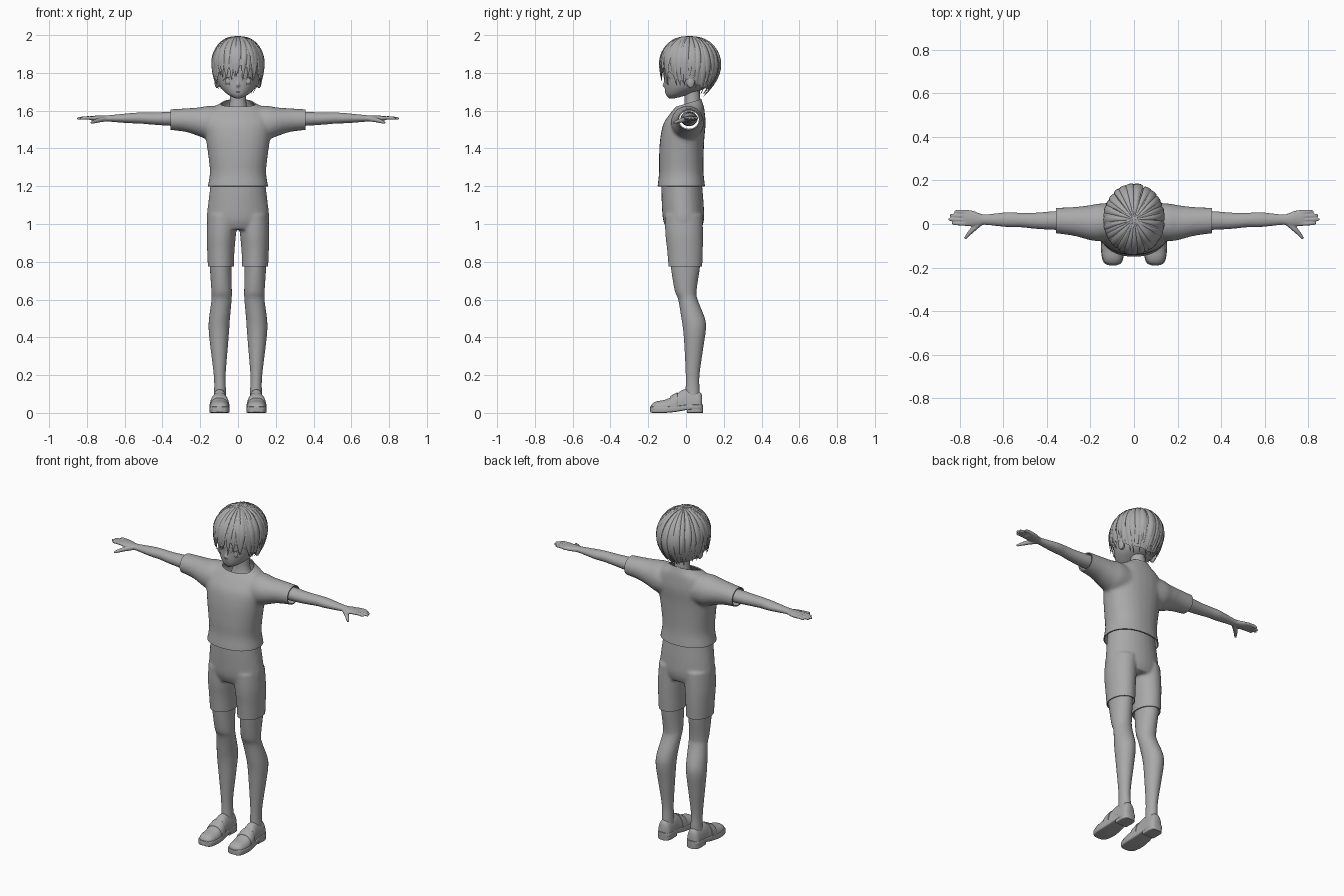
import bpy, bmesh, math, random
from math import sin, cos, pi, radians
from mathutils import Vector, Matrix

random.seed(4)
old = bpy.data.objects.get("Cube")
if old:
    bpy.data.objects.remove(old, do_unlink=True)

grey = bpy.data.materials.new("plain grey")
grey.use_nodes = True
grey.diffuse_color = (0.4, 0.4, 0.4, 1)
grey.node_tree.nodes["Principled BSDF"].inputs["Base Color"].default_value = (0.4, 0.4, 0.4, 1)


def spline(rows, n=4):
    """Catmull-Rom interpolation of rows of numbers."""
    rows = [Vector(r) for r in rows]
    out = []
    for i in range(len(rows) - 1):
        b, c = rows[i], rows[i + 1]
        a = rows[i - 1] if i else b
        d = rows[i + 2] if i + 2 < len(rows) else c
        for k in range(n):
            t = k / n
            out.append(b + (c - a) * (t / 2) + (a * 2 - b * 5 + c * 4 - d) * (t * t / 2)
                       + (b * 3 - a - c * 3 + d) * (t ** 3 / 2))
    return out + [rows[-1]]


def skin(bm, rings):
    """Join rings of points into a closed skin."""
    vs = [[bm.verts.new(p) for p in ring] for ring in rings]
    for a, b in zip(vs, vs[1:]):
        for i in range(len(a)):
            j = (i + 1) % len(a)
            bm.faces.new((a[i], a[j], b[j], b[i]))
    bm.faces.new(vs[0][::-1])
    bm.faces.new(vs[-1])


def loft(bm, axis, rows, side=1, power=2, seg=28, n=4):
    """Rows are: position on axis, two centre values, two radii."""
    rings = []
    for p, c1, c2, r1, r2 in spline(rows, n):
        ring = []
        for k in range(seg):
            c, s = cos(2 * pi * k / seg), sin(2 * pi * k / seg)
            u = c1 + r1 * math.copysign(abs(c) ** (2 / power), c)
            v = c2 + r2 * math.copysign(abs(s) ** (2 / power), s)
            x, y, z = {"x": (p, u, v), "y": (u, p, v), "z": (u, v, p)}[axis]
            ring.append((x * side, y, z))
        rings.append(ring)
    skin(bm, rings)


def tube(bm, rows, flat=1):
    """Round tube through rows of x, y, z, radius."""
    pts = spline(rows, 3)
    rings = []
    for i, p in enumerate(pts):
        t = (pts[min(i + 1, len(pts) - 1)] - pts[max(i - 1, 0)]).to_3d().normalized()
        u = t.cross(Vector((0, 0.3, 1))).normalized()
        v = t.cross(u)
        rings.append([p.to_3d() + p[3] * (u * cos(k * pi / 4) + v * sin(k * pi / 4) * flat)
                      for k in range(8)])
    skin(bm, rings)


def ball(bm, centre, radii):
    bmesh.ops.create_uvsphere(bm, u_segments=20, v_segments=12, radius=1,
                              matrix=Matrix.Translation(centre) @ Matrix.Diagonal((*radii, 1)))


def finish(bm, name, mirror=False, voxel=0, smooth=4, cuts=(), thick=0, angle=50):
    """Turn a bmesh into a finished object, optionally fused, trimmed and mirrored."""
    bmesh.ops.recalc_face_normals(bm, faces=bm.faces)
    me = bpy.data.meshes.new(name)
    bm.to_mesh(me)
    bm.free()
    ob = bpy.data.objects.new(name, me)
    bpy.context.collection.objects.link(ob)

    def bake():
        dg = bpy.context.evaluated_depsgraph_get()
        new = bpy.data.meshes.new_from_object(ob.evaluated_get(dg))
        ob.modifiers.clear()
        ob.data = new

    if voxel:
        m = ob.modifiers.new("fuse", "REMESH")
        m.mode, m.voxel_size = "VOXEL", voxel
        m = ob.modifiers.new("relax", "SMOOTH")
        m.factor, m.iterations = 0.5, smooth
        bake()
    if cuts:
        b = bmesh.new()
        b.from_mesh(ob.data)
        for co, no in cuts:
            bmesh.ops.bisect_plane(b, geom=b.verts[:] + b.edges[:] + b.faces[:],
                                   plane_co=co, plane_no=no, clear_outer=True)
        b.to_mesh(ob.data)
        b.free()
    if thick:
        m = ob.modifiers.new("cloth", "SOLIDIFY")
        m.thickness, m.offset = thick, -1
    if mirror:
        m = ob.modifiers.new("mirror", "MIRROR")
        m.use_mirror_merge = False
    bake()
    ob.data.materials.clear()
    ob.data.materials.append(grey)
    bpy.ops.object.select_all(action="DESELECT")
    ob.select_set(True)
    bpy.context.view_layer.objects.active = ob
    bpy.ops.object.shade_smooth_by_angle(angle=radians(angle))


# Shirt: torso and sleeves fused, then trimmed at hem, cuffs and collar
bm = bmesh.new()
loft(bm, "z", [(1.16, 0, -.025, .163, .128), (1.2, 0, -.025, .16, .126), (1.27, 0, -.025, .149, .118),
               (1.35, 0, -.025, .156, .118), (1.45, 0, -.02, .17, .117), (1.53, 0, -.008, .18, .112),
               (1.585, 0, .008, .165, .092), (1.62, 0, .02, .13, .075), (1.645, 0, .025, .085, .062),
               (1.68, 0, .025, .06, .05)], power=2.2)
for s in (1, -1):
    loft(bm, "x", [(.05, .01, 1.53, .08, .085), (.15, .008, 1.536, .087, .09), (.2, .006, 1.54, .081, .078),
                   (.28, .012, 1.55, .066, .062), (.39, .017, 1.553, .057, .053)], s)
finish(bm, "shirt", voxel=.009, smooth=8, thick=.006,
       cuts=[((0, 0, 1.2), (0, 0, -1)), ((.358, 0, 0), (1, 0, 0)), ((-.358, 0, 0), (-1, 0, 0)),
             ((0, .02, 1.643), (0, -.3, 1))])

# Shorts
bm = bmesh.new()
loft(bm, "z", [(1.23, 0, -.02, .145, .105), (1.2, 0, -.022, .147, .108), (1.1, 0, -.017, .159, .111),
               (1.02, 0, -.013, .166, .108), (.97, 0, -.01, .15, .09)])
for s in (1, -1):
    loft(bm, "z", [(1.05, .08, -.012, .08, .1), (.95, .088, -.01, .078, .1), (.85, .091, -.005, .072, .094),
                   (.74, .09, -.003, .068, .088)], s)
finish(bm, "shorts", voxel=.008, smooth=6, thick=.006, cuts=[((0, 0, .775), (0, 0, -1))])

# Legs
bm = bmesh.new()
loft(bm, "z", [(.85, .092, -.003, .058, .08), (.775, .092, -.003, .057, .077), (.65, .087, -.002, .054, .058),
               (.6, .087, .01, .053, .051), (.5, .098, .038, .055, .062), (.44, .101, .045, .054, .06),
               (.35, .1, .042, .046, .05), (.2, .097, .035, .031, .036), (.12, .095, .035, .031, .037),
               (.06, .095, .035, .035, .04)])
finish(bm, "legs", mirror=True)

# Shoes: rounded upper, strap, sole and heel block
bm = bmesh.new()
loft(bm, "y", [(-.187, .098, .025, .014, .01), (-.178, .098, .025, .034, .024), (-.155, .098, .025, .046, .036),
               (-.11, .098, .025, .051, .045), (-.06, .098, .025, .048, .068), (-.015, .097, .025, .042, .098),
               (.03, .096, .025, .041, .096), (.07, .096, .025, .038, .088), (.085, .096, .025, .026, .07)],
     power=2.3)
finish(bm, "shoe_uppers", mirror=True, cuts=[((0, 0, .02), (0, 0, -1))])

bm = bmesh.new()
loft(bm, "y", [(-.085, .098, .03, .051, .053), (-.08, .098, .03, .053, .06), (-.05, .098, .03, .051, .077),
               (-.045, .098, .03, .048, .075)], power=2.3)
finish(bm, "shoe_straps", mirror=True, angle=35, cuts=[((0, 0, .03), (0, 0, -1))])

bm = bmesh.new()
loft(bm, "y", [(-.19, .098, .018, .015, .014), (-.182, .098, .017, .036, .016), (-.16, .098, .017, .048, .017),
               (-.11, .098, .017, .054, .017), (-.05, .098, .022, .05, .016), (.01, .097, .03, .043, .014),
               (.06, .096, .031, .042, .014), (.083, .096, .031, .032, .014), (.09, .096, .031, .018, .014)],
     power=7)
loft(bm, "y", [(.005, .096, .02, .04, .02), (.06, .096, .02, .041, .02), (.082, .096, .02, .032, .02),
               (.09, .096, .02, .018, .02)], power=9)
finish(bm, "shoe_soles", mirror=True, angle=40)

# Arms with palm, fingers and thumb fused
bm = bmesh.new()
loft(bm, "x", [(.27, .016, 1.557, .045, .039), (.36, .016, 1.557, .043, .037), (.45, .015, 1.558, .037, .032),
               (.52, .018, 1.561, .033, .029), (.58, .02, 1.56, .034, .026), (.68, .02, 1.559, .024, .017),
               (.71, .021, 1.559, .028, .015), (.74, .025, 1.559, .036, .015), (.775, .028, 1.56, .037, .012),
               (.785, .028, 1.56, .033, .009)])
for i, tip in enumerate((.836, .852, .846, .825)):
    y = .001 + .018 * i
    tube(bm, [(.76, y, 1.56, .01), (.8, y + .001, 1.562, .0095), (tip - .01, y + .002, 1.559, .008),
              (tip, y + .002, 1.558, .005)])
tube(bm, [(.7, .01, 1.556, .014), (.735, -.02, 1.55, .013), (.76, -.046, 1.542, .01),
          (.777, -.068, 1.536, .006)])
finish(bm, "arms", mirror=True, voxel=.004, smooth=3)

# Neck and head with nose and ears
bm = bmesh.new()
loft(bm, "z", [(1.59, 0, .035, .06, .05), (1.64, 0, .035, .044, .042), (1.74, 0, .03, .042, .042)])
finish(bm, "neck")

bm = bmesh.new()
loft(bm, "z", [(1.665, 0, -.075, .012, .015), (1.675, 0, -.06, .036, .04), (1.69, 0, -.04, .06, .068),
               (1.72, 0, -.005, .09, .108), (1.76, 0, .01, .108, .124), (1.82, 0, .02, .118, .138),
               (1.9, 0, .02, .112, .13), (1.95, 0, .02, .083, .1), (1.975, 0, .02, .04, .05)], seg=40)
loft(bm, "z", [(1.724, 0, -.11, .004, .005), (1.732, 0, -.114, .008, .012), (1.745, 0, -.112, .006, .009),
               (1.775, 0, -.108, .003, .005)])
for s in (1, -1):
    ball(bm, (.111 * s, .025, 1.752), (.014, .022, .034))
finish(bm, "head", voxel=.005, smooth=3)


# Eyes, lashes and mouth lie on the face surface
def on_face(x, z, r):
    return (x, .012 - .126 * math.sqrt(1 - (x / .11) ** 2), z, r)


bm = bmesh.new()
ball(bm, on_face(.052, 1.757, 0)[:3], (.015, .004, .016))
finish(bm, "eyes", mirror=True)
bm = bmesh.new()
tube(bm, [on_face(.03, 1.768, .001), on_face(.05, 1.777, .003), on_face(.068, 1.772, .003),
          on_face(.08, 1.76, .001)])
tube(bm, [on_face(.04, 1.739, .001), on_face(.053, 1.737, .0015), on_face(.068, 1.742, .001)])
finish(bm, "eyelashes", mirror=True)
bm = bmesh.new()
tube(bm, [(-.018, -.105, 1.7, .001), (0, -.11, 1.699, .0025), (.018, -.105, 1.7, .001)])
finish(bm, "mouth")

# Hair: a scalp shell plus tapering locks running from the crown
LOW = [(0, 1.775), (45, 1.755), (70, 1.715), (92, 1.755), (115, 1.705), (180, 1.685)]


def tip_height(a):
    d = abs(math.degrees(a))
    for (d0, z0), (d1, z1) in zip(LOW, LOW[1:]):
        if d <= d1:
            return z0 + (z1 - z0) * (d - d0) / (d1 - d0)
    return LOW[-1][1]


def hair_point(a, th, size=1):
    u = max(0, th - pi / 2)
    r = size * (sin(th) if u == 0 else 1 - (.28 - .2 * cos(a)) * u * u)
    z = cos(th) * size if u == 0 else -u
    return Vector((.136 * r * sin(a), .021 - .158 * r * cos(a), 1.84 + .154 * z))


def angle_to(z):
    return pi / 2 + (1.84 - z) / .154


bm = bmesh.new()
rings = []
for i in range(1, 19):
    ring = []
    for k in range(48):
        a = -pi + 2 * pi * k / 48
        low = tip_height(a) + .02 + .045 * max(0, cos(a))
        ring.append(hair_point(a, angle_to(low) * i / 18, .975))
    rings.append(ring)
skin(bm, rings)
bm.faces.ensure_lookup_table()
bmesh.ops.delete(bm, geom=[bm.faces[-1]], context="FACES_ONLY")
finish(bm, "hair_shell")


def lock(bm, a, tip, width, lift):
    end, sway = angle_to(tip), random.uniform(-.12, .12)
    rings = []
    for i in range(15):
        t = i / 14
        b = a + sway * t * t
        p = hair_point(b, .06 + (end - .06) * t, 1 + lift * sin(pi * t))
        out = (p - Vector((0, .021, 1.81))).normalized()
        across = Vector((cos(b), sin(b), 0))
        w = width * max(.04, min(1, .1 + 1.6 * t) * (1 - t ** 4))
        h = .0055 * max(.15, min(1, 4 * t) * (1 - t ** 5))
        rings.append([p + across * w * cos(k * pi / 4) + out * h * sin(k * pi / 4) for k in range(8)])
    skin(bm, rings)


bm = bmesh.new()
for layer, count in enumerate((30, 23)):
    for i in range(count):
        a = -pi + 2 * pi * (i + .5 * layer) / count + random.uniform(-.05, .05)
        a = (a + pi) % (2 * pi) - pi
        tip = tip_height(a) + random.uniform(-.015, .03) + .02 * layer
        lock(bm, a, tip, random.uniform(.015, .021), .01 + .015 * layer)
finish(bm, "hair_locks", angle=60)
